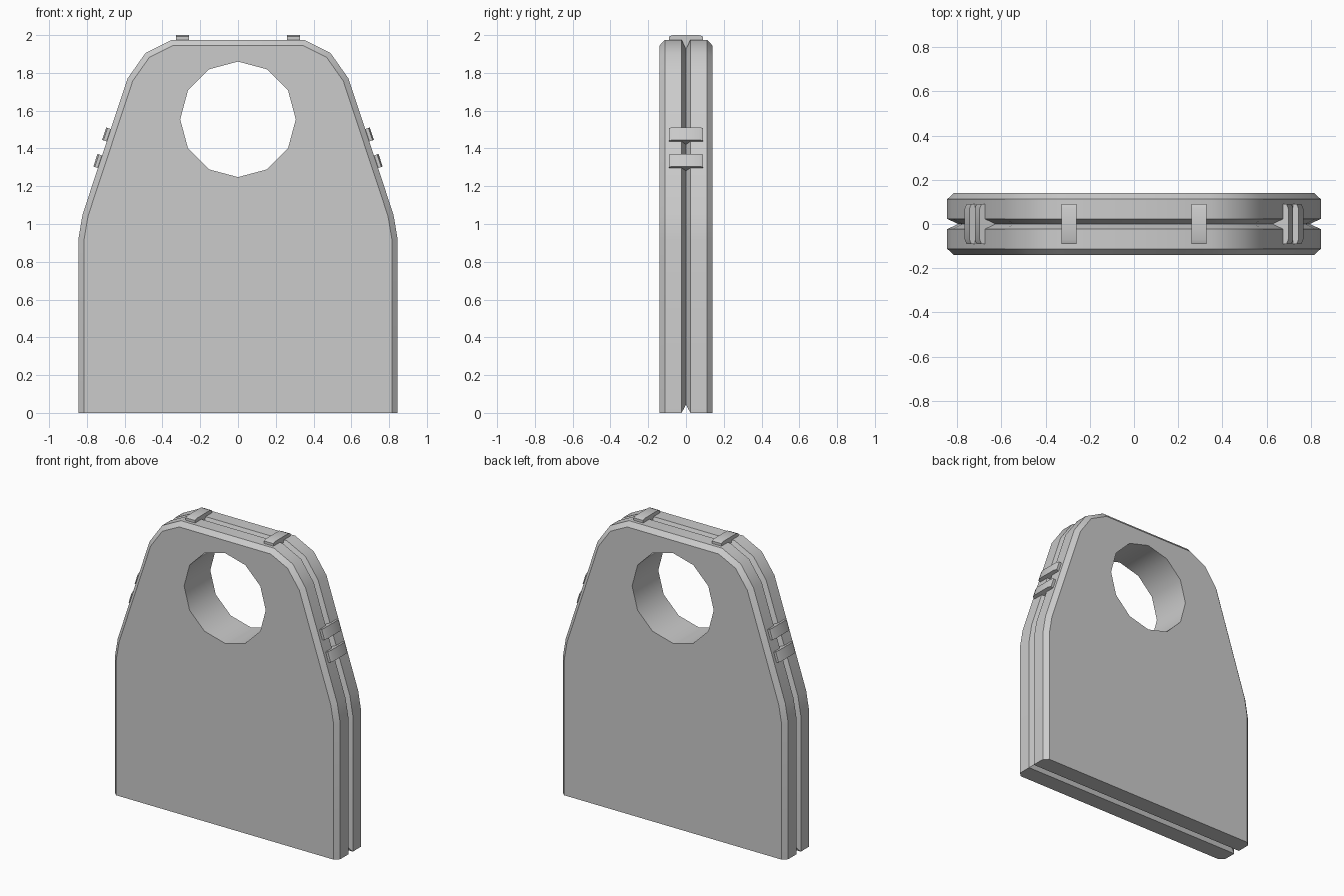
import bpy, bmesh, math
from mathutils import Vector

if "Cube" in bpy.data.objects:
    bpy.data.objects.remove(bpy.data.objects["Cube"])


def finish(name, bm):
    bmesh.ops.recalc_face_normals(bm, faces=bm.faces[:])
    me = bpy.data.meshes.new(name)
    bm.to_mesh(me)
    bm.free()
    ob = bpy.data.objects.new(name, me)
    bpy.context.collection.objects.link(ob)
    bpy.ops.object.select_all(action='DESELECT')
    ob.select_set(True)
    bpy.context.view_layer.objects.active = ob
    bpy.ops.object.shade_smooth_by_angle(angle=math.radians(35))
    return ob


def bridge(bm, a, b):
    n = len(a)
    for i in range(n):
        j = (i + 1) % n
        bm.faces.new((a[i], a[j], b[j], b[i]))


# Right half of the plate silhouette, bottom to top
HALF = [(0.845, 0), (0.845, 0.92), (0.823, 1.05), (0.585, 1.77), (0.49, 1.905), (0.35, 1.975)]
OUTLINE = HALF + [(-x, z) for x, z in reversed(HALF)]


def inset(d, bottom):
    """Mitred inset of the silhouette; the flat base is placed at height bottom."""
    pts = [Vector(p) for p in OUTLINE]
    out = []
    for i, p in enumerate(pts):
        if i in (0, len(pts) - 1):
            out.append((p.x - math.copysign(d, p.x), bottom))
            continue
        e1 = (p - pts[i - 1]).normalized()
        e2 = (pts[i + 1] - p).normalized()
        n1, n2 = Vector((-e1.y, e1.x)), Vector((-e2.y, e2.x))
        q = p + (n1 + n2) * (d / (1 + n1.dot(n2)))
        out.append((q.x, q.y))
    return out


# Plate: chamfered rims, V groove round the middle, round hole through it
bm = bmesh.new()
SECTION = [(-0.14, 0.03, 0), (-0.112, 0, 0), (-0.023, 0, 0), (0, 0.05, 0.045),
           (0.023, 0, 0), (0.112, 0, 0), (0.14, 0.03, 0)]
rings = [[bm.verts.new((x, y, z)) for x, z in inset(d, b)] for y, d, b in SECTION]
for a, b in zip(rings, rings[1:]):
    bridge(bm, a, b)
holes = []
for y in (-0.14, 0.14):
    holes.append([bm.verts.new((0.306 * math.sin(k * math.pi / 6), y,
                                1.554 + 0.306 * math.cos(k * math.pi / 6))) for k in range(12)])
bridge(bm, *holes)
for ring, hole in ((rings[0], holes[0]), (rings[-1], holes[1])):
    edges = [bm.edges.get((loop[i - 1], loop[i])) for loop in (ring, hole) for i in range(len(loop))]
    bmesh.ops.triangle_fill(bm, edges=edges, use_beauty=True, use_dissolve=False)
finish("plate", bm)

# Clip cross-section: (y, height above plate edge), with a wedge seated in the groove
CLIP_HALF = [(0.023, 0), (0.09, 0), (0.09, 0.017), (0.07, 0.025)]
CLIP = [(0, -0.05)] + CLIP_HALF + [(-y, h) for y, h in reversed(CLIP_HALF)]


def clip(name, x, z, normal, length=0.07):
    n = Vector((normal[0], 0, normal[1])).normalized()
    t = Vector((-n.z, 0, n.x))
    bm = bmesh.new()
    ends = []
    for s in (-0.5, 0.5):
        ends.append([bm.verts.new(Vector((x, y, z)) + n * h + t * (s * length)) for y, h in CLIP])
    bridge(bm, *ends)
    for e in ends:
        bm.faces.new(e)
    finish(name, bm)


# Two clips on the top edge, two on each sloping side
for s, side in ((1, "right"), (-1, "left")):
    clip("top_clip_" + side, s * 0.294, 1.975, (0, 1))
    clip("upper_clip_" + side, s * 0.685, 1.47, (s * 0.72, 0.238))
    clip("lower_clip_" + side, s * 0.731, 1.33, (s * 0.72, 0.238))
